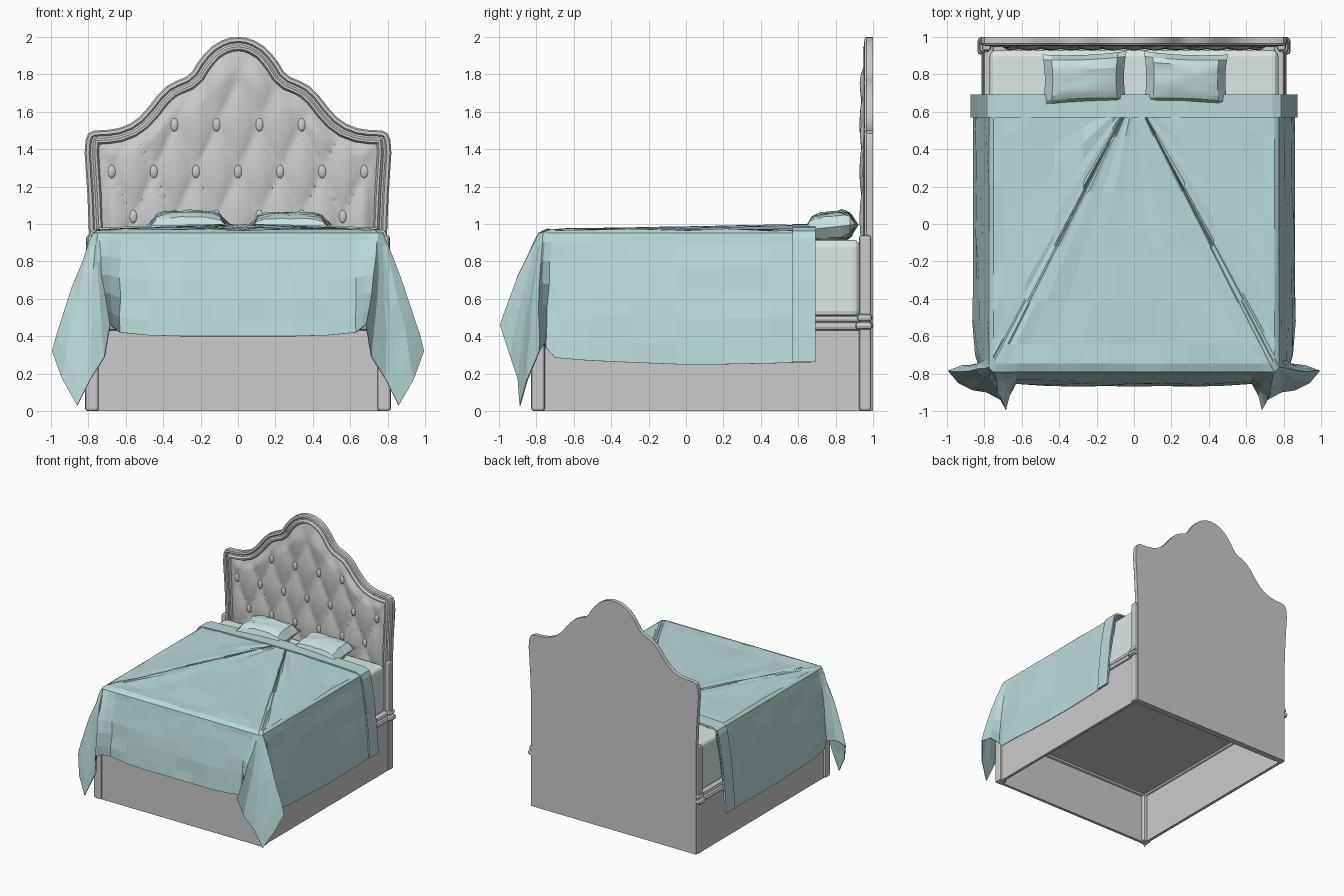
import bpy, bmesh, math, random
from mathutils import Vector

if "Cube" in bpy.data.objects:
    bpy.data.objects.remove(bpy.data.objects["Cube"])

random.seed(4)


def material(name, rgb):
    m = bpy.data.materials.new(name)
    m.diffuse_color = (*rgb, 1)
    m.use_nodes = True
    m.node_tree.nodes["Principled BSDF"].inputs["Base Color"].default_value = m.diffuse_color
    return m


TEAL = material("teal_cloth", (0.49, 0.71, 0.70))
PILLOW = material("pillow_cloth", (0.58, 0.76, 0.75))
SHEET = material("pale_sheet", (0.72, 0.81, 0.80))


def add_mesh(name, verts, faces, mat=None, smooth=None):
    me = bpy.data.meshes.new(name)
    me.from_pydata(verts, [], faces)
    bm = bmesh.new()
    bm.from_mesh(me)
    bmesh.ops.remove_doubles(bm, verts=bm.verts, dist=1e-5)
    bmesh.ops.recalc_face_normals(bm, faces=bm.faces)
    bm.to_mesh(me)
    bm.free()
    ob = bpy.data.objects.new(name, me)
    bpy.context.collection.objects.link(ob)
    if mat:
        me.materials.append(mat)
    if smooth:
        bpy.ops.object.select_all(action='DESELECT')
        ob.select_set(True)
        bpy.context.view_layer.objects.active = ob
        bpy.ops.object.shade_smooth_by_angle(angle=math.radians(smooth))
    return ob


def grid_faces(rows, cols, closed=False):
    n = cols if closed else cols - 1
    return [(r * cols + c, r * cols + (c + 1) % cols, (r + 1) * cols + (c + 1) % cols, (r + 1) * cols + c)
            for r in range(rows - 1) for c in range(n)]


def box(name, lo, hi, bevel=0, mat=None, segs=2):
    v = [(x, y, z) for x in (lo[0], hi[0]) for y in (lo[1], hi[1]) for z in (lo[2], hi[2])]
    f = [(0, 1, 3, 2), (4, 6, 7, 5), (0, 4, 5, 1), (2, 3, 7, 6), (0, 2, 6, 4), (1, 5, 7, 3)]
    ob = add_mesh(name, v, f, mat)
    if bevel:
        b = ob.modifiers.new("bevel", 'BEVEL')
        b.width, b.segments = bevel, segs
    return ob


def ellipsoid(name, c, r, u=12, v=8, mat=None):
    bm = bmesh.new()
    bmesh.ops.create_uvsphere(bm, u_segments=u, v_segments=v, radius=1)
    vs = [[c[i] + p.co[i] * r[i] for i in range(3)] for p in bm.verts]
    fs = [[p.index for p in f.verts] for f in bm.faces]
    bm.free()
    return add_mesh(name, vs, fs, mat, 40)


# Headboard: crested outline with a stepped moulding made of inset rings
half = [(0.795, 0), (0.795, 0.5), (0.795, 0.9), (0.805, 1.15), (0.82, 1.38), (0.815, 1.45), (0.80, 1.485),
        (0.77, 1.5), (0.70, 1.503), (0.64, 1.512), (0.58, 1.535), (0.53, 1.57), (0.48, 1.625), (0.43, 1.69),
        (0.38, 1.738), (0.33, 1.765), (0.28, 1.785), (0.245, 1.815), (0.215, 1.865), (0.18, 1.91),
        (0.14, 1.95), (0.09, 1.98), (0.045, 1.996)]
outline = [Vector(p) for p in half + [(0, 2.0)] + [(-x, z) for x, z in reversed(half)]]


def inset(d):
    out = []
    for i, p in enumerate(outline):
        a, b = outline[max(i - 1, 0)], outline[min(i + 1, len(outline) - 1)]
        t = (b - a).normalized()
        out.append(Vector((p.x - t.y * d, p.y + t.x * d)))
    return out


steps = [(0, 1.0), (0, 0.965), (0.008, 0.955), (0.024, 0.953), (0.032, 0.964), (0.042, 0.962),
         (0.054, 0.946), (0.066, 0.946), (0.076, 0.965)]
verts = [(p.x, y, p.y) for d, y in steps for p in inset(d)]
n = len(outline)
faces = grid_faces(len(steps), n, True) + [range(n), range(n * (len(steps) - 1), n * len(steps))]
add_mesh("headboard_frame", verts, faces, smooth=35)

# Tufted upholstery: grid following the inner outline, dimpled in a diamond pattern
rim = sorted((p.x, p.y) for p in inset(0.068) if p.y > 1.3)


def rim_height(x):
    for (x0, z0), (x1, z1) in zip(rim, rim[1:]):
        if x0 <= x <= x1 and x1 > x0:
            return z0 + (z1 - z0) * (x - x0) / (x1 - x0)
    return rim[0][1]


verts, NX, NZ = [], 73, 41
for j in range(NZ):
    for i in range(NX):
        u = i / (NX - 1) * 2 - 1
        x = 0.745 * u
        z = 0.8 + (rim_height(x) - 0.8) * j / (NZ - 1)
        p, q = x / 0.225 + (z - 1.28) / 0.5, x / 0.225 - (z - 1.28) / 0.5
        f = abs(math.sin(math.pi * p) * math.sin(math.pi * q)) ** 0.5
        edge = min(1, (1 - abs(u)) * 12, (1 - j / (NZ - 1)) * 9)
        x *= 0.985 + 0.015 * min(1, max(0, (z - 0.9) / 0.4))
        verts.append((x, 0.966 - edge * (0.008 + 0.030 * f), z))
add_mesh("tufted_panel", verts, grid_faces(NZ, NX), smooth=40)

# Tufting buttons
for z, xs in ((1.53, (0.115, 0.34)), (1.28, (0, 0.225, 0.45, 0.675)), (1.04, (0.115, 0.34, 0.56))):
    for x in sorted({s * v for v in xs for s in (-1, 1)}):
        ellipsoid("button", (x, 0.952, z), (0.021, 0.012, 0.036), 10, 6)

# Base: open box of thin panels, deck, square posts and half-round mouldings
box("front_panel", (-0.80, -0.815, 0), (0.80, -0.79, 0.45))
box("deck", (-0.79, -0.80, 0.45), (0.79, 0.96, 0.50))
box("front_moulding_lower", (-0.81, -0.83, 0.43), (0.81, -0.77, 0.475), 0.018)
box("front_moulding_upper", (-0.80, -0.82, 0.475), (0.80, -0.76, 0.51), 0.015)
for s, side in ((-1, "left"), (1, "right")):
    def sided(name, x0, x1, y0, y1, z0, z1, b=0):
        a, c = sorted((s * x0, s * x1))
        box(side + "_" + name, (a, y0, z0), (c, y1, z1), b)
    sided("panel", 0.775, 0.80, -0.80, 0.97, 0, 0.45)
    sided("moulding_lower", 0.76, 0.815, -0.82, 0.96, 0.43, 0.475, 0.018)
    sided("moulding_upper", 0.75, 0.805, -0.81, 0.96, 0.475, 0.51, 0.015)
    sided("front_post", 0.745, 0.818, -0.828, -0.755, 0, 0.44, 0.014)
    sided("rear_post", 0.765, 0.812, 0.925, 0.99, 0, 0.94, 0.014)
    sided("rear_collar_lower", 0.77, 0.838, 0.905, 0.998, 0.435, 0.478, 0.02)
    sided("rear_collar_upper", 0.77, 0.825, 0.915, 0.995, 0.478, 0.52, 0.018)

# Mattress
box("mattress", (-0.772, -0.765, 0.50), (0.772, 0.93, 0.915), 0.035, SHEET, 3)

# Pillows: squashed cushions with pinched corners
for s, cx, h in ((-1, -0.265, 0.085), (1, 0.277, 0.075)):
    verts, faces, N = [], [], 11
    for side in (1, -1):
        base = len(verts)
        for j in range(N):
            for i in range(N):
                u, v = i / 5 - 1, j / 5 - 1
                puff = ((1 - u ** 4) * (1 - v ** 4)) ** 0.5
                x = 0.225 * u * (1 - 0.06 * (1 - v * v))
                y = 0.14 * v * (1 - 0.08 * (1 - u * u))
                wob = random.uniform(-0.006, 0.006) * puff
                verts.append((cx + x, 0.775 + y - 0.04 * s * x,
                              0.985 + 0.05 * (v - 0.2) * 0.3 + side * h * puff + wob))
        faces += [[base + k for k in f] for f in grid_faces(N, N)]
    add_mesh("pillow", verts, faces, PILLOW, 25)

# Blanket: top edge and hem run round three sides, with flared folds at the foot corners
# each entry: top edge x, y, then hem x, y, z
drape = [(0.775, 0.69, 0.862, 0.69, 0.262), (0.775, 0.45, 0.862, 0.45, 0.255), (0.775, 0.2, 0.86, 0.2, 0.25),
         (0.775, -0.05, 0.862, -0.05, 0.25), (0.775, -0.3, 0.86, -0.3, 0.26), (0.775, -0.5, 0.865, -0.52, 0.27),
         (0.775, -0.65, 0.85, -0.70, 0.285), (0.775, -0.72, 0.835, -0.75, 0.34), (0.775, -0.75, 0.92, -0.755, 0.36),
         (0.775, -0.765, 0.995, -0.785, 0.32), (0.77, -0.775, 0.94, -0.85, 0.17), (0.765, -0.78, 0.86, -0.89, 0.03),
         (0.76, -0.785, 0.79, -0.90, 0.17), (0.75, -0.79, 0.715, -0.94, 0.29), (0.74, -0.79, 0.685, -0.995, 0.46),
         (0.70, -0.79, 0.665, -0.92, 0.45), (0.63, -0.79, 0.63, -0.855, 0.42), (0.48, -0.79, 0.48, -0.865, 0.405),
         (0.3, -0.79, 0.3, -0.87, 0.40), (0.15, -0.79, 0.15, -0.866, 0.40)]
path = drape + [(0, -0.79, 0, -0.87, 0.40)] + [(-a, b, -c, d, e) for a, b, c, d, e in reversed(drape)]
verts, rows = [], 0
for k in (0, 0.15, 0.35, 0.55, 0.75, 0.9, 0.97):
    for tx, ty, *_ in path:
        wrinkle = random.uniform(-0.007, 0.007) if k else 0
        verts.append((tx * k, 0.69 + (ty - 0.69) * k, 0.968 + 0.026 * (1 - k) + wrinkle))
    rows += 1
for t in (0, 0.08, 0.25, 0.45, 0.65, 0.85, 1):
    for tx, ty, hx, hy, hz in path:
        w = random.uniform(-0.005, 0.005) * (0 < t < 1)
        out = 0.012 * math.sin(math.pi * t)
        y = ty + (hy - ty) * t - (out if ty < -0.74 else 0)
        x = tx + (hx - tx) * t + math.copysign(out, tx) * (abs(tx) > 0.7)
        verts.append((x + w, y + (w if ty < 0.6 else 0), 0.952 + (hz - 0.952) * t))
    rows += 1
blanket = add_mesh("blanket", verts, grid_faces(rows, len(path)), TEAL)

# Turned-back band across the head end of the blanket
section = [(0.874, 0.262), (0.862, 0.45), (0.838, 0.7), (0.80, 0.925), (0.785, 0.962), (0.74, 0.98),
           (0.55, 0.988), (0.28, 0.996), (0.1, 1.0)]
section = section + [(-x, z) for x, z in reversed(section)]
verts = [(x, y, z) for y in (0.57, 0.585, 0.64, 0.68, 0.692) for x, z in section]
band = add_mesh("blanket_fold", verts, grid_faces(5, len(section)), TEAL)
for ob, th in ((blanket, 0.006), (band, 0.012)):
    m = ob.modifiers.new("thickness", 'SOLIDIFY')
    m.thickness, m.offset = th, -1
